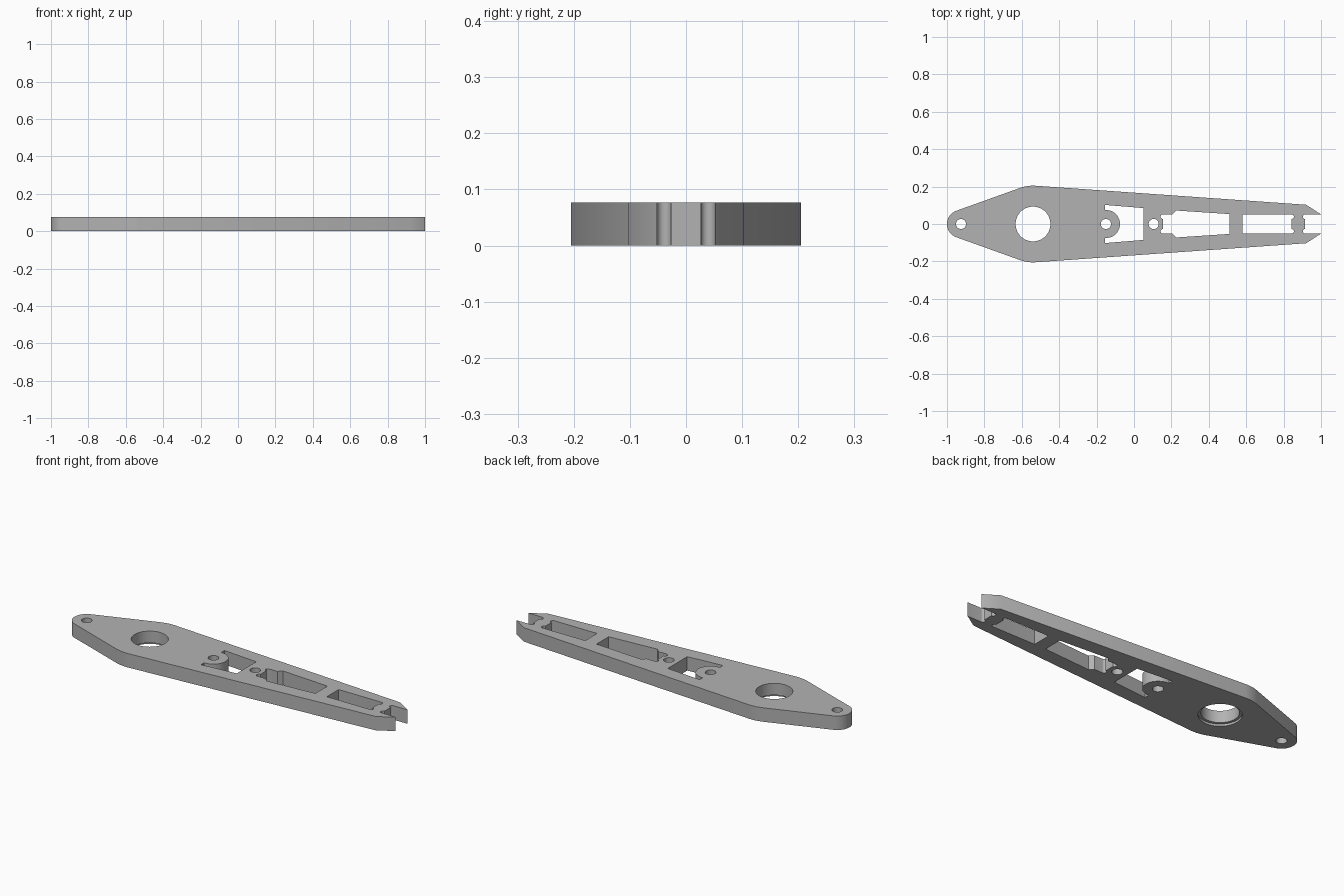
import bpy, bmesh
from math import sin, cos, radians

if "Cube" in bpy.data.objects:
    bpy.data.objects.remove(bpy.data.objects["Cube"], do_unlink=True)

THICK = 0.077

grey = bpy.data.materials.new("plain_grey")
grey.use_nodes = True
colour = (0.45, 0.45, 0.45, 1)
grey.diffuse_color = colour
grey.node_tree.nodes["Principled BSDF"].inputs["Base Color"].default_value = colour


def arc(x, y, r, start, end, steps=12):
    angles = [radians(start + (end - start) * i / steps) for i in range(steps + 1)]
    return [(x + r * cos(a), y + r * sin(a)) for a in angles]


def mirrored(half):
    """Close a +y half profile with its reflection in y."""
    return half + [(x, -y) for x, y in reversed(half) if abs(y) > 1e-5]


def prism(name, points, z0=-0.1, z1=0.2):
    bm = bmesh.new()
    face = bm.faces.new([bm.verts.new((x, y, z0)) for x, y in points])
    top = bmesh.ops.extrude_face_region(bm, geom=[face])["geom"]
    for v in top:
        if isinstance(v, bmesh.types.BMVert):
            v.co.z = z1
    bmesh.ops.recalc_face_normals(bm, faces=bm.faces)
    mesh = bpy.data.meshes.new(name)
    bm.to_mesh(mesh)
    bm.free()
    mesh.materials.append(grey)
    obj = bpy.data.objects.new(name, mesh)
    bpy.context.collection.objects.link(obj)
    return obj


def circle(x, r, steps=48):
    return arc(x, 0, r, 0, 360, steps)[:-1]


# Plate outline: forked tip with relief corners, wide shoulder, rounded tail
outline = mirrored(
    arc(0.915, 0.039, 0.0125, 270, 90)
    + [(1, 0.0515), (0.92, 0.103)]
    + arc(-0.54, 0, 0.205, 86, 109.7)
    + arc(-0.925, 0, 0.075, 109.7, 180)
)
plate = prism("arm_plate", outline, 0, THICK)

# Pockets and holes
tip_slot = mirrored(arc(0.842, 0.039, 0.0125, -90, 90) + [(0.58, 0.0515)])
middle_slot = mirrored(
    [(0.51, 0.053), (0.225, 0.072), (0.205, 0.0515)]
    + arc(0.155, 0.039, 0.0125, 90, 270)
)
boss_pocket = mirrored(
    [(0.052, 0.085), (-0.155, 0.102), (-0.155, 0.075)]
    + arc(-0.15, 0, 0.075, 90, 0, 20)
)
cutters = [
    prism("tip_slot_cutter", tip_slot),
    prism("middle_slot_cutter", middle_slot),
    prism("boss_pocket_cutter", boss_pocket),
    prism("main_bore_cutter", circle(-0.54, 0.093, 64)),
    prism("bore_recess_cutter", circle(-0.54, 0.107, 64), -0.1, 0.012),
]
for x in (-0.925, -0.15, 0.105):
    cutters.append(prism("pin_hole_cutter", circle(x, 0.027, 32)))

bpy.context.view_layer.objects.active = plate
plate.select_set(True)
for cutter in cutters:
    mod = plate.modifiers.new("cut", "BOOLEAN")
    mod.operation = "DIFFERENCE"
    mod.solver = "EXACT"
    mod.object = cutter
    bpy.ops.object.modifier_apply(modifier=mod.name)
    bpy.data.objects.remove(cutter, do_unlink=True)

# Smooth walls of the round features, crisp rims
bpy.ops.object.shade_smooth_by_angle(angle=radians(30))
